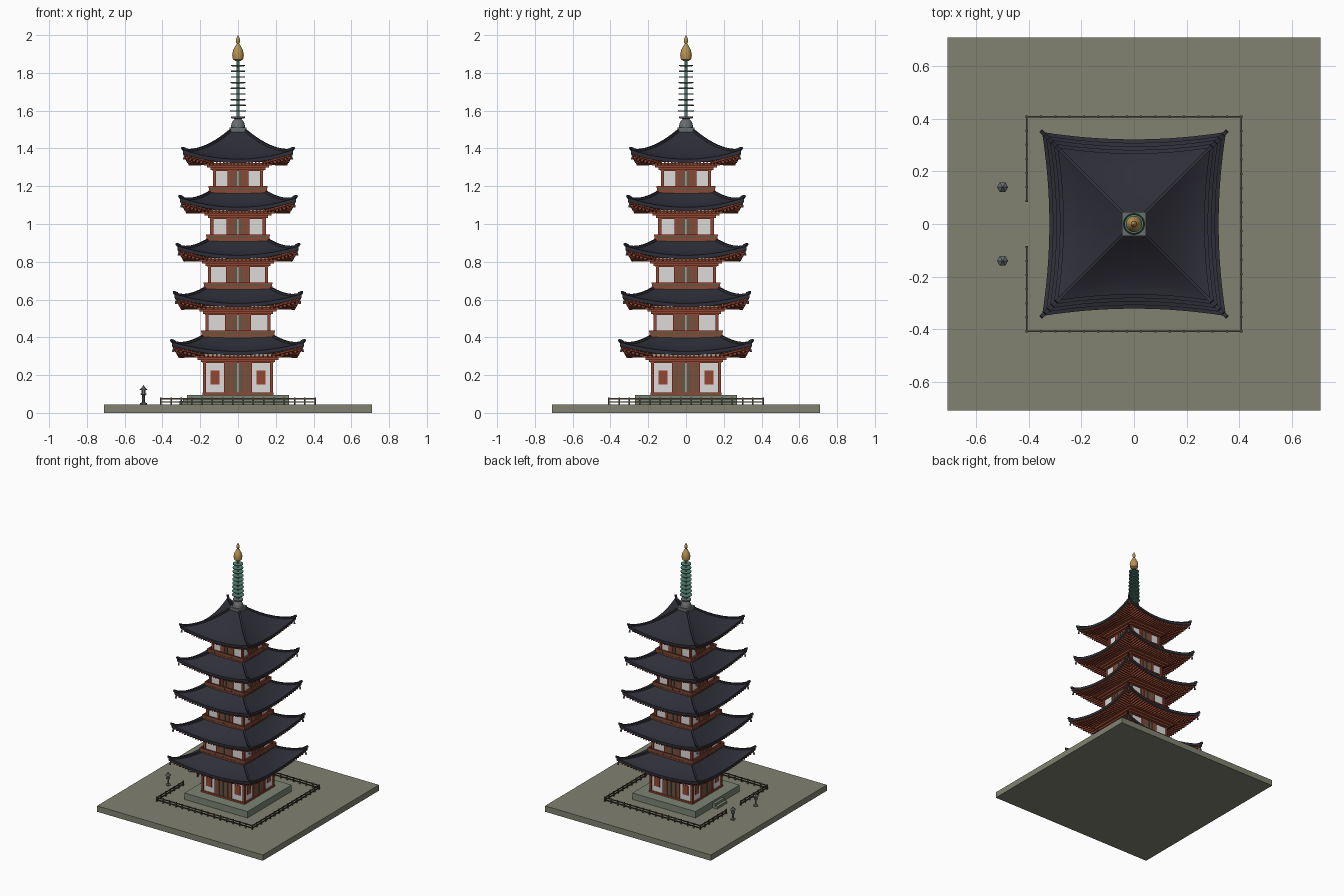
import bpy, bmesh, math
from mathutils import Vector, Matrix

if "Cube" in bpy.data.objects:
    bpy.data.objects.remove(bpy.data.objects["Cube"])


def material(name, rgb):
    m = bpy.data.materials.new(name)
    m.diffuse_color = (*rgb, 1)
    m.use_nodes = True
    m.node_tree.nodes["Principled BSDF"].inputs["Base Color"].default_value = (*rgb, 1)
    return m


GROUND = material("ground_gravel", (.22, .225, .165))
STONE = material("pale_stone", (.20, .235, .175))
RED = material("vermilion", (.30, .062, .032))
WHITE = material("plaster", (.72, .71, .69))
WOOD = material("door_wood", (.135, .09, .055))
DARK = material("fence_wood", (.075, .06, .038))
TILE = material("roof_tile", (.028, .028, .040))
GREY = material("grey_metal", (.14, .155, .165))
GREEN = material("green_bronze", (.085, .22, .175))
GOLD = material("gold", (.48, .29, .08))


class Part:
    """Collects simple shapes into one mesh object."""

    def __init__(self, name, mat):
        self.name, self.mat, self.bm = name, mat, bmesh.new()

    def box(self, x0, x1, y0, y1, z0, z1):
        m = Matrix.Translation(((x0 + x1) / 2, (y0 + y1) / 2, (z0 + z1) / 2))
        bmesh.ops.create_cube(self.bm, size=1, matrix=m @ Matrix.Diagonal((x1 - x0, y1 - y0, z1 - z0, 1)))

    def slab(self, half, z0, z1):
        self.box(-half, half, -half, half, z0, z1)

    def beam(self, p, q, w, h):
        p, q = Vector(p), Vector(q)
        m = Matrix.Translation((p + q) / 2) @ (q - p).to_track_quat('Y', 'Z').to_matrix().to_4x4()
        bmesh.ops.create_cube(self.bm, size=1, matrix=m @ Matrix.Diagonal((w, (q - p).length, h, 1)))

    def lathe(self, profile, segs, x=0, y=0):
        rings = [[self.bm.verts.new((x + r * math.cos(a), y + r * math.sin(a), z))
                  for a in (math.tau * i / segs for i in range(segs))] for r, z in profile]
        for a, b in zip(rings, rings[1:]):
            for i in range(segs):
                j = (i + 1) % segs
                self.bm.faces.new((a[i], a[j], b[j], b[i]))
        self.bm.faces.new(rings[0][::-1])
        self.bm.faces.new(rings[-1])

    def grid(self, fn, nu, nv, flip=False):
        v = [[self.bm.verts.new(fn(2 * i / nu - 1, j / nv)) for i in range(nu + 1)] for j in range(nv + 1)]
        for j in range(nv):
            for i in range(nu):
                f = (v[j][i], v[j][i + 1], v[j + 1][i + 1], v[j + 1][i])
                self.bm.faces.new(f[::-1] if flip else f)

    def finish(self, sides=1, smooth=False):
        source = list(self.bm.verts) + list(self.bm.edges) + list(self.bm.faces)
        for k in range(1, sides):
            new = bmesh.ops.duplicate(self.bm, geom=source)["geom"]
            bmesh.ops.rotate(self.bm, verts=[g for g in new if isinstance(g, bmesh.types.BMVert)],
                             cent=(0, 0, 0), matrix=Matrix.Rotation(k * math.pi / 2, 3, 'Z'))
        me = bpy.data.meshes.new(self.name)
        self.bm.to_mesh(me)
        self.bm.free()
        me.materials.append(self.mat)
        ob = bpy.data.objects.new(self.name, me)
        bpy.context.collection.objects.link(ob)
        if smooth:
            bpy.ops.object.select_all(action='DESELECT')
            ob.select_set(True)
            bpy.context.view_layer.objects.active = ob
            bpy.ops.object.shade_smooth_by_angle(angle=math.radians(35))
        return ob


def storey_walls(n, b, z0, z1):
    """Plaster core with red timber frame and a door on each side."""
    core = Part(f"plaster_walls_{n}", WHITE)
    core.slab(b - .008, z0, z1 + .03)
    core.finish()
    frame, door = Part(f"timber_frame_{n}", RED), Part(f"doors_{n}", WOOD)
    inner = .36 * b
    for s in (-1, 1):
        for c, w in ((s * (b - .008), .008), (s * inner, .007), (s * inner * .55, .005)):
            frame.box(c - w, c + w, -b, -b + .014, z0, z1)
        if n == 1:
            frame.box(s * .122 - .023, s * .122 + .023, -b + .003, -b + .012, .15, .225)
    frame.box(-b, b, -b - .002, -b + .014, z0, z0 + .012)
    frame.box(-b, b, -b - .002, -b + .014, z1 - .012, z1)
    frame.finish(4)
    for s in (-1, 1):
        door.box(min(s * .002, s * inner), max(s * .002, s * inner), -b + .003, -b + .01, z0, z1)
    door.finish(4)


def balcony(n, h, z0, z1):
    """Deck with panelled parapet and red rails."""
    deck = Part(f"balcony_panels_{n}", WOOD)
    deck.slab(h - .006, z0 - .02, z0 + .01)
    deck.finish()
    rail = Part(f"balcony_rails_{n}", RED)
    for a, b in ((z0, z0 + .009), (z1 - .009, z1)):
        rail.box(-h, h, -h, -h + .01, a, b)
    for i in range(7):
        x = (i / 3 - 1) * (h - .005)
        rail.box(x - .004, x + .004, -h + .001, -h + .009, z0, z1)
    rail.finish(4)
    panel = Part(f"balcony_parapet_{n}", WOOD)
    panel.box(-h + .004, h - .004, -h + .003, -h + .007, z0, z1)
    panel.finish(4)


def roof(n, R, zm, t, zt, b):
    """Curved tiled roof with fascia, soffit, rafters, hips and corner bells."""
    lift, drop = .05, .02

    def eave(u):
        return Vector((u * R, -R * (.92 + .08 * u * u), zm + lift * u * u))

    def top(u, v):
        e = eave(u)
        return (e.x + (u * t - e.x) * v, e.y + (-t - e.y) * v,
                zm + (zt - zm) * v ** 1.45 + lift * u * u * (1 - v) ** 2)

    def under(u, v):
        e = eave(u)
        return (e.x + (u * b - e.x) * v, e.y + (-b - e.y) * v, e.z - drop + (zm - drop + .004 - e.z + drop) * v)

    tiles = Part(f"roof_tiles_{n}", TILE)
    tiles.grid(top, 16, 10)
    tiles.grid(lambda u, v: eave(u) - Vector((0, 0, drop * (1 - v))), 16, 1)
    tiles.finish(4, True)
    soffit = Part(f"soffit_{n}", WOOD)
    soffit.grid(under, 16, 3, True)
    soffit.finish(4)

    rafters = Part(f"rafters_{n}", RED)
    for i in range(31):
        u = (i / 15 - 1) * .96
        e = eave(u)
        start = max(b, abs(e.x))
        v = min(1, (-e.y - start) / (-e.y - b))
        inner = Vector((e.x, -start, under(u, v)[2] - .007))
        outer = e + Vector((0, .008, -drop - .007))
        if (outer - inner).length > .004:
            rafters.beam(inner, outer, .008, .014)
    rafters.beam((-b, -b, zm - drop), eave(-1) + Vector((.012, .012, -drop - .006)), .012, .014)
    rafters.finish(4)
    bracket = Part(f"eave_brackets_{n}", RED)
    for k in range(3):
        bracket.slab(b + .012 + .018 * k, zm - .056 + .012 * k, zm - .044 + .012 * k)
    bracket.finish()

    hips = Part(f"hip_ridges_{n}", TILE)
    pts = [Vector(top(-1, j / 10)) + Vector((0, 0, .003)) for j in range(11)]
    for p, q in zip(pts, pts[1:]):
        hips.beam(p, q, .013, .012)
    hips.beam(pts[0] + Vector((-.004, -.004, .007)), pts[0] + Vector((.012, .012, 0)), .014, .012)
    hips.finish(4)
    bells = Part(f"wind_bells_{n}", GREY)
    c = R - .008
    z = zm + lift - drop
    bells.lathe([(.007, z - .032), (.005, z - .018), (.002, z - .014), (.002, z)], 8, -c, -c)
    bells.finish(4)


# Ground, podium and steps
p = Part("ground_slab", GROUND)
p.slab(.71, 0, .045)
p.finish()
p = Part("podium", STONE)
p.slab(.27, .04, .095)
for k in range(2):
    p.box(-.29 - .02 * k, -.26, -.06, .06, .04, .08 - .018 * k)
p.finish()

# Five storeys, each slightly smaller than the one below
PITCH = .2545
for i in range(5):
    b = (.185, .173, .16, .147, .133)[i]
    zm = .325 + PITCH * i
    if i:
        balcony(i + 1, b + .022, zm - .175, zm - .143)
    storey_walls(i + 1, b, .095 if i == 0 else zm - .165, zm - .05)
    last = i == 4
    roof(i + 1, .35 - .0145 * i, zm, .04 if last else b - .03, 1.492 if last else zm + .1, b)

# Spire
p = Part("spire_base", GREY)
p.slab(.045, 1.485, 1.51)
p.lathe([(.038, 1.51), (.035, 1.53), (.026, 1.548), (.016, 1.556), (.036, 1.56), (.036, 1.568), (.01, 1.57)], 20)
p.finish(1, True)
p = Part("spire_rings", GREEN)
p.lathe([(.009, 1.56), (.007, 1.87)], 12)
for k in range(9):
    z, r = 1.595 + .03 * k, .042 - .0007 * k
    p.lathe([(r - .004, z), (r, z + .001), (r, z + .006), (r - .004, z + .007)], 20)
p.finish(1, True)
p = Part("spire_jewel", GOLD)
p.lathe([(.012, 1.862), (.027, 1.872), (.031, 1.895), (.026, 1.92), (.014, 1.943), (.006, 1.955),
         (.012, 1.968), (.011, 1.98), (.005, 1.99), (.001, 2)], 20)
p.finish(1, True)

# Fence, open on the side with the steps
p = Part("fence", DARK)
F = .408
for k in range(4):
    rot = Matrix.Rotation(k * math.pi / 2, 3, 'Z')
    for a, b in ([(-F, -.088), (.088, F)] if k == 3 else [(-F, F)]):
        for z in (.058, .075):
            p.beam(rot @ Vector((a, -F, z)), rot @ Vector((b, -F, z)), .007, .006)
        steps = round((b - a) / .054)
        for j in range(steps + 1):
            c = rot @ Vector((a + (b - a) * j / steps, -F, 0))
            p.box(c.x - .004, c.x + .004, c.y - .004, c.y + .004, .045, .082)
p.finish()

# Stone lanterns beside the approach
for name, y in (("front_lantern", -.14), ("back_lantern", .14)):
    p = Part(name, GREY)
    p.lathe([(.018, .045), (.018, .052), (.007, .056), (.007, .092), (.016, .097), (.016, .102), (.011, .103),
             (.011, .12), (.021, .121), (.019, .126), (.006, .136), (.006, .14), (.001, .147)], 6, -.5, y)
    p.finish()
